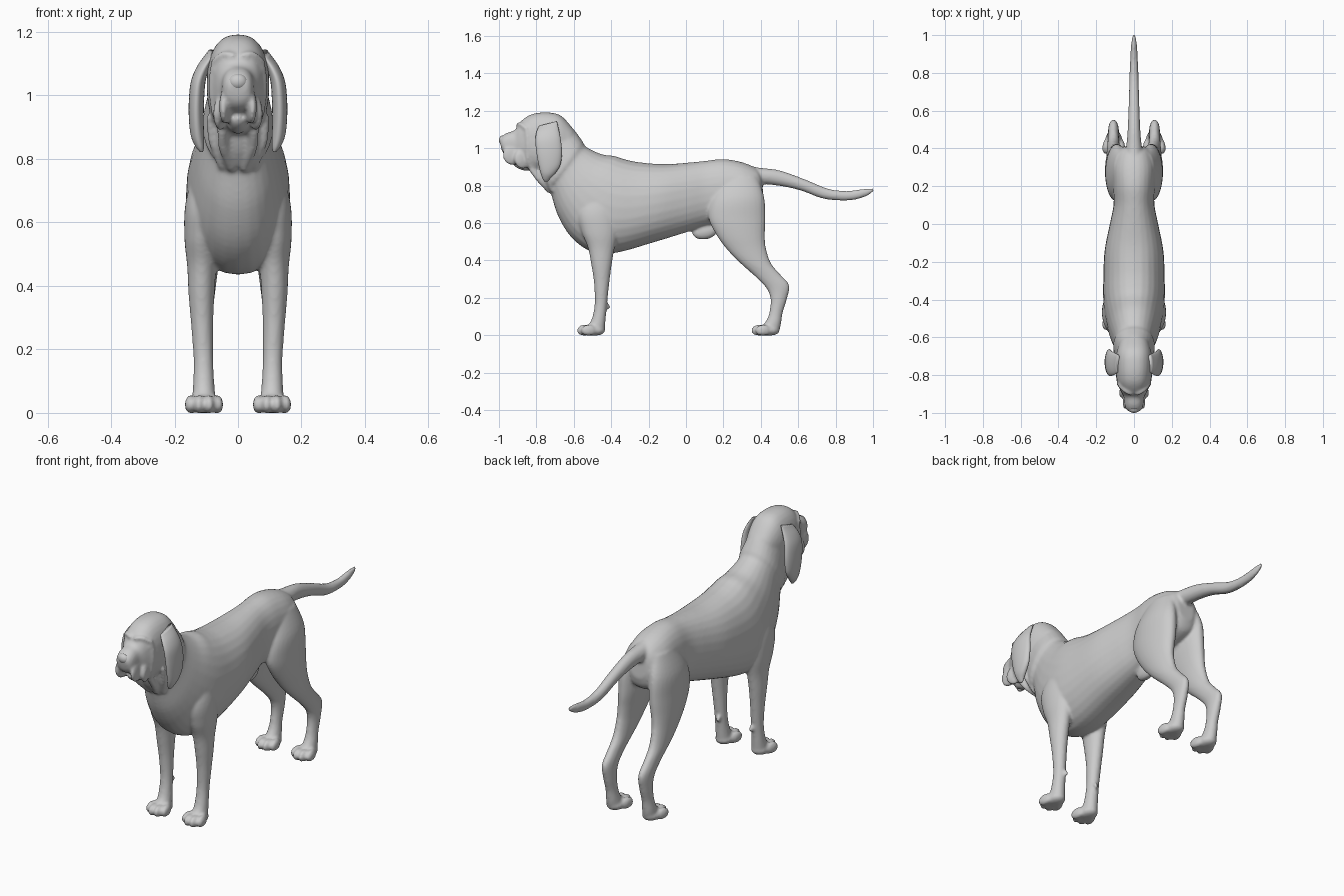
import bpy, bmesh, math
from mathutils import Matrix, Vector


def spow(v, p):
    return math.copysign(abs(v) ** p, v)


def catmull(rows, steps):
    """Smoothly interpolate rows of numbers."""
    out = []
    for i in range(len(rows) - 1):
        a, b, c, d = (rows[max(0, min(len(rows) - 1, i + k))] for k in (-1, 0, 1, 2))
        for s in range(steps):
            t = s / steps
            out.append([0.5 * (2 * q + (r - p) * t + (2 * p - 5 * q + 4 * r - u) * t * t
                               + (3 * q - p - 3 * r + u) * t ** 3)
                        for p, q, r, u in zip(a, b, c, d)])
    return out + [rows[-1]]


def loft(bm, rings, side=1, power=2.0, seg=28, steps=5):
    """Ring = (y1, z1, y2, z2, half width[, centre x]); the two points are opposite edges."""
    rows = catmull([list(r) + [0] * (6 - len(r)) for r in rings], steps)
    loops = []
    for y1, z1, y2, z2, w, cx in rows:
        loop = []
        for k in range(seg):
            a = 2 * math.pi * k / seg
            c, s = spow(math.cos(a), 2 / power), spow(math.sin(a), 2 / power)
            loop.append(bm.verts.new((side * (cx + w * c),
                                      (y1 + y2) / 2 + (y1 - y2) / 2 * s,
                                      (z1 + z2) / 2 + (z1 - z2) / 2 * s)))
        loops.append(loop)
    faces = [bm.faces.new(loops[0]), bm.faces.new(loops[-1])]
    for a, b in zip(loops, loops[1:]):
        for k in range(seg):
            n = (k + 1) % seg
            faces.append(bm.faces.new((a[k], a[n], b[n], b[k])))
    bmesh.ops.recalc_face_normals(bm, faces=faces)


def ball(bm, pos, radii, rx=0.0, rz=0.0):
    m = (Matrix.Translation(pos) @ Matrix.Rotation(rz, 4, 'Z') @ Matrix.Rotation(rx, 4, 'X')
         @ Matrix.Diagonal((*radii, 1)))
    bmesh.ops.create_uvsphere(bm, u_segments=24, v_segments=16, radius=1, matrix=m)


def fold(bm, pts, r):
    """Skin fold: a chain of overlapping small balls."""
    for p in catmull([list(q) for q in pts], 8):
        bmesh.ops.create_icosphere(bm, subdivisions=2, radius=r, matrix=Matrix.Translation(p))


def finish(bm, name):
    me = bpy.data.meshes.new(name)
    bm.to_mesh(me)
    bm.free()
    for p in me.polygons:
        p.use_smooth = True
    ob = bpy.data.objects.new(name, me)
    bpy.context.collection.objects.link(ob)
    return ob


body = bmesh.new()

# Neck and torso
loft(body, [
    (-.64, 1.14, -.82, .90, .085), (-.595, 1.095, -.785, .825, .098),
    (-.555, 1.04, -.745, .775, .111), (-.53, 1.005, -.725, .765, .106),
    (-.45, .968, -.685, .64, .13), (-.38, .958, -.61, .52, .15),
    (-.33, .942, -.50, .445, .162), (-.25, .925, -.37, .442, .163),
    (-.12, .915, -.17, .498, .156), (0, .922, 0, .55, .128),
    (.10, .932, .11, .585, .108), (.20, .942, .20, .60, .112),
    (.30, .925, .30, .62, .115), (.38, .89, .39, .66, .09),
    (.405, .85, .415, .72, .05)], power=2.2)

# Head, from the occiput to the muzzle
loft(body, [
    (-.60, 1.10, -.68, .92, .08), (-.67, 1.175, -.74, .89, .096),
    (-.75, 1.192, -.80, .875, .098), (-.83, 1.18, -.85, .89, .089),
    (-.885, 1.142, -.885, .92, .07), (-.915, 1.098, -.92, .945, .054),
    (-.955, 1.083, -.955, .955, .05), (-.982, 1.066, -.978, .975, .042),
    (-.996, 1.045, -.988, 1.0, .028)], power=2.4)

# Lower jaw and sheath
ball(body, (0, -.875, .91), (.03, .06, .026), rx=-.35)
ball(body, (0, .10, .555), (.03, .068, .043), rx=.15)

# Tail
loft(body, [
    (.30, .92, .33, .79, .05), (.38, .898, .38, .808, .044), (.50, .882, .49, .80, .034),
    (.63, .836, .61, .775, .029), (.76, .784, .735, .73, .025), (.86, .772, .86, .72, .021),
    (.94, .782, .95, .737, .016), (1.0, .788, 1.006, .77, .007)], seg=20)

foreleg = [
    (-.49, .82, -.36, .84, .035, .085), (-.575, .67, -.36, .67, .058, .106),
    (-.56, .56, -.365, .55, .054, .115), (-.525, .47, -.385, .45, .046, .114),
    (-.507, .38, -.398, .37, .041, .115), (-.492, .28, -.41, .28, .035, .113),
    (-.488, .17, -.422, .165, .031, .109), (-.503, .09, -.43, .08, .034, .108),
    (-.525, .055, -.435, .02, .038, .107)]
hindleg = [
    (.20, .85, .38, .85, .04, .065), (.135, .73, .418, .74, .06, .086),
    (.12, .63, .425, .62, .061, .092), (.16, .54, .422, .53, .053, .10),
    (.218, .46, .428, .465, .044, .105), (.285, .39, .455, .385, .037, .108),
    (.372, .312, .505, .325, .030, .109), (.432, .248, .552, .268, .028, .109),
    (.452, .19, .540, .195, .028, .108), (.445, .12, .517, .12, .028, .108),
    (.43, .08, .508, .06, .033, .108), (.41, .055, .498, .018, .036, .107)]

for s in (-1, 1):
    for leg, heel in ((foreleg, -.43), (hindleg, .503)):
        loft(body, leg, side=s)
        # Paw pad and four toes
        ball(body, (s * .107, heel - .062, .026), (.046, .06, .03))
        for dx, dy in ((-.041, .022), (-.015, 0), (.015, 0), (.041, .022)):
            ball(body, (s * .107 + dx, heel - .112 + dy, .026), (.0185, .042, .031), rz=dx * 4)
    # Dewclaw
    ball(body, (s * .098, -.418, .155), (.01, .013, .018), rx=.5)
    # Flews hanging beside the mouth
    ball(body, (s * .041, -.925, .965), (.017, .056, .056), rx=-.45, rz=s * .12)
    ball(body, (s * .055, -.87, .945), (.018, .05, .055), rx=-.3, rz=s * .3)
    # Brow, cheek and dewlap folds
    fold(body, [(s * .018, -.897, 1.125), (s * .045, -.884, 1.128), (s * .075, -.855, 1.105)], .012)
    fold(body, [(s * .03, -.895, 1.075), (s * .055, -.885, 1.068), (s * .074, -.86, 1.08)], .008)
    fold(body, [(s * .078, -.85, 1.09), (s * .082, -.845, 1.02), (s * .072, -.845, .94),
                (s * .05, -.82, .885)], .011)
    fold(body, [(s * .05, -.825, .89), (s * .045, -.785, .835), (s * .02, -.73, .775)], .017)
    fold(body, [(s * .085, -.77, .93), (s * .08, -.745, .86), (s * .05, -.715, .78)], .015)

# Flatten the soles, then fuse everything into one skin
for v in body.verts:
    v.co.z = max(v.co.z, 0.0)
dog = finish(body, "dog_body")
skin = dog.modifiers.new("fuse", 'REMESH')
skin.mode = 'VOXEL'
skin.voxel_size = .0075
skin.use_smooth_shade = True
soft = dog.modifiers.new("soften", 'SMOOTH')
soft.factor = .5
soft.iterations = 6

# Ears: long hanging flaps with a thicker folded front edge
for s, label in ((-1, "right"), (1, "left")):
    ear = bmesh.new()
    loft(ear, [
        (-.785, 1.12, -.69, 1.145, .012, .085), (-.80, 1.085, -.68, 1.10, .02, .108),
        (-.805, 1.04, -.67, 1.05, .023, .125), (-.80, .98, -.663, .98, .024, .131),
        (-.79, .92, -.672, .91, .023, .131), (-.778, .87, -.70, .865, .02, .127),
        (-.767, .838, -.725, .838, .013, .12), (-.757, .822, -.738, .822, .005, .115)],
        side=s)
    finish(ear, label + "_ear")
    eye = bmesh.new()
    ball(eye, (s * .05, -.879, 1.096), (.012, .012, .011))
    finish(eye, label + "_eye")

# Nose
nose = bmesh.new()
ball(nose, (0, -.978, 1.042), (.03, .022, .026), rx=.2)
finish(nose, "nose")
